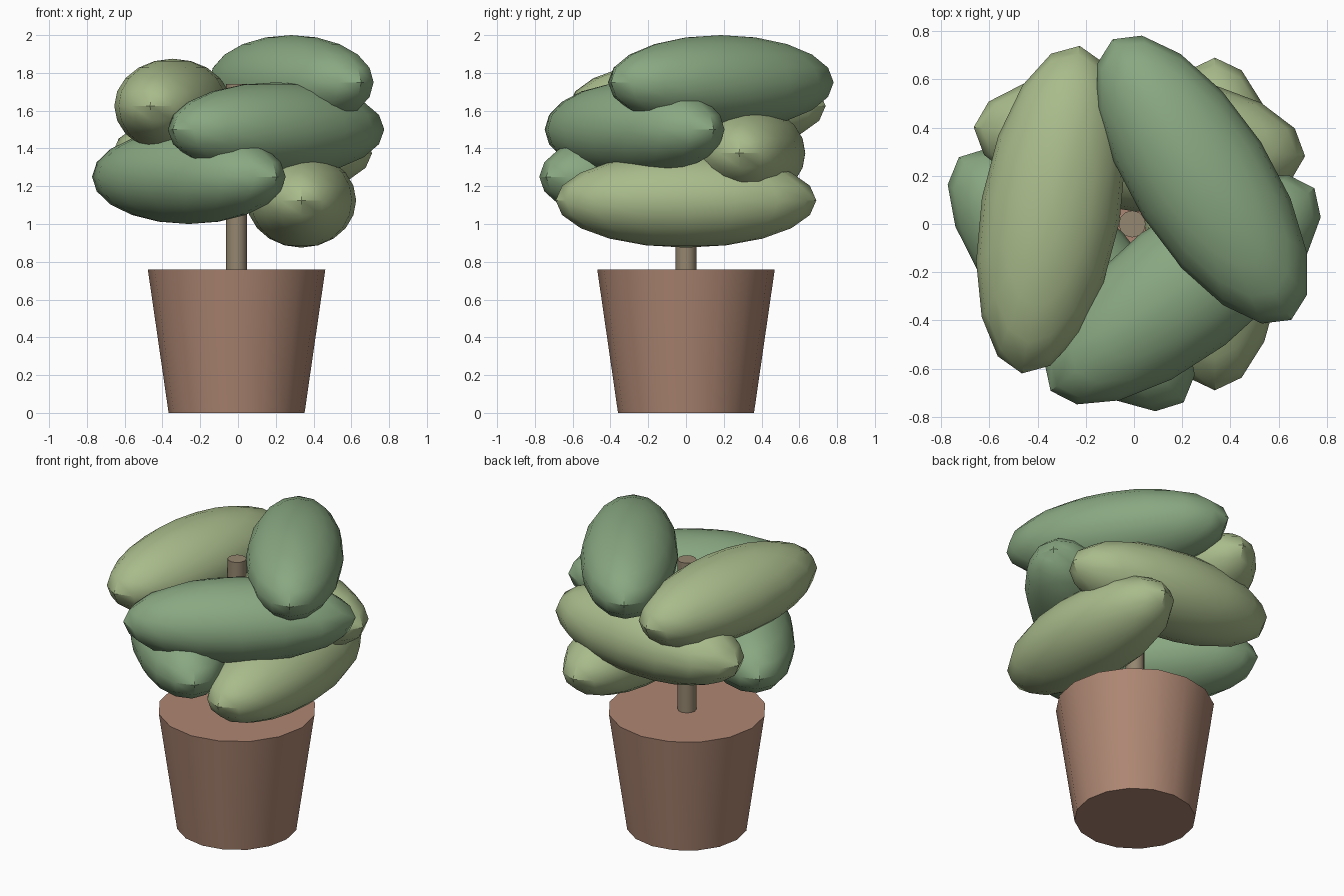
import bpy, math

if "Cube" in bpy.data.objects:
    bpy.data.objects.remove(bpy.data.objects["Cube"])

OX = -0.0075  # stem axis offset so the whole plant is centred


def material(name, rgb):
    m = bpy.data.materials.new(name)
    m.diffuse_color = (*rgb, 1)
    m.use_nodes = True
    m.node_tree.nodes["Principled BSDF"].inputs["Base Color"].default_value = m.diffuse_color
    return m


def finish(name, mat):
    ob = bpy.context.object
    ob.name = name
    ob.data.materials.append(mat)
    bpy.ops.object.shade_smooth_by_angle(angle=math.radians(40))
    return ob


clay = material("clay", (0.42, 0.24, 0.17))
bark = material("bark", (0.30, 0.24, 0.16))
dark = material("dark_leaf", (0.25, 0.39, 0.22))
light = material("light_leaf", (0.40, 0.50, 0.26))

# Tapered solid pot
bpy.ops.mesh.primitive_cone_add(vertices=16, radius1=0.36, radius2=0.47,
                                depth=0.76, location=(OX, 0, 0.38))
finish("pot", clay)

# Stem rising from the pot to the top leaf
bpy.ops.mesh.primitive_cylinder_add(vertices=12, radius=0.056, depth=1.0,
                                    location=(OX, 0, 1.24))
finish("stem", bark)

# Six flattened leaf masses spiralling upward by the golden angle
for i in range(6):
    a = math.radians(-137.5 * i)
    bpy.ops.mesh.primitive_uv_sphere_add(
        segments=16, ring_count=10, radius=1,
        location=(OX + 0.343 * math.cos(a), 0.343 * math.sin(a), 1.125 + 0.125 * i),
        rotation=(0, 0, a))
    ob = bpy.context.object
    ob.scale = (0.29, 0.69, 0.25)
    bpy.ops.object.transform_apply(location=False, rotation=False, scale=True)
    finish(f"leaf_{i + 1}", dark if i % 2 else light)
